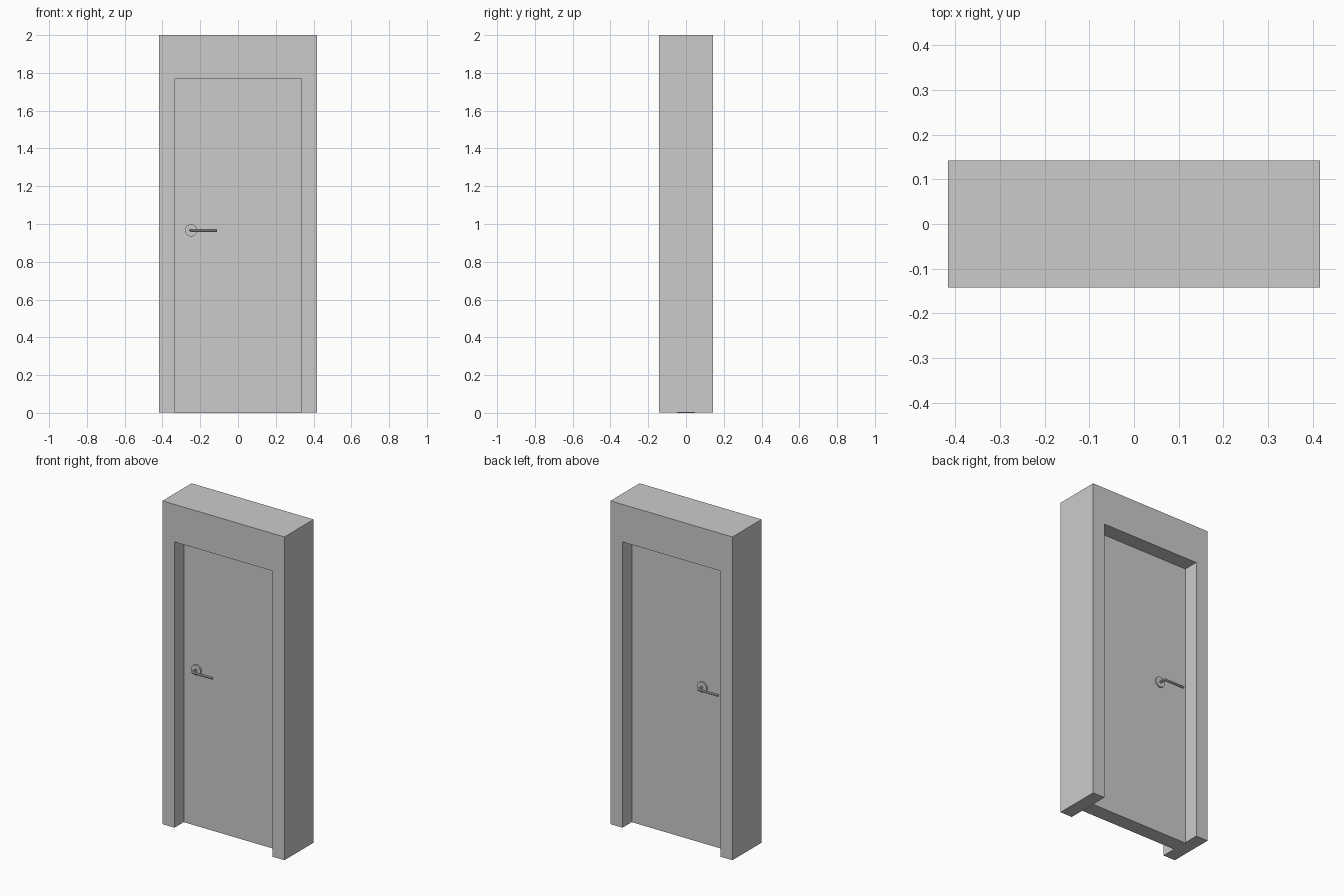
import bpy, bmesh
from math import pi
from mathutils import Matrix

if "Cube" in bpy.data.objects:
    bpy.data.objects.remove(bpy.data.objects["Cube"])


def add_object(name, bm):
    bmesh.ops.recalc_face_normals(bm, faces=bm.faces)
    mesh = bpy.data.meshes.new(name)
    bm.to_mesh(mesh)
    bm.free()
    ob = bpy.data.objects.new(name, mesh)
    bpy.context.collection.objects.link(ob)
    return ob


def extruded(name, profile, depth):
    """Extrude an x-z outline symmetrically along y."""
    bm = bmesh.new()
    face = bm.faces.new([bm.verts.new((x, -depth / 2, z)) for x, z in profile])
    ext = bmesh.ops.extrude_face_region(bm, geom=[face])
    verts = [v for v in ext["geom"] if isinstance(v, bmesh.types.BMVert)]
    bmesh.ops.translate(bm, verts=verts, vec=(0, depth, 0))
    return add_object(name, bm)


def smooth(ob):
    bpy.ops.object.select_all(action='DESELECT')
    ob.select_set(True)
    bpy.context.view_layer.objects.active = ob
    bpy.ops.object.shade_smooth_by_angle()


W, OW, TOP, OPEN = 0.417, 0.335, 2.0, 1.768   # half widths and heights
FOOT = 0.003                                  # frame sits just above door bottom
HX, HZ, DOOR_Y = 0.051, 0.966, 0.047          # handle placement

# Deep U-shaped frame
extruded("door_frame", [(-W, FOOT), (-W, TOP), (W, TOP), (W, FOOT),
                        (OW, FOOT), (OW, OPEN), (-OW, OPEN), (-OW, FOOT)], 0.284)

# Door leaf, centred in the frame depth
extruded("door_leaf", [(-OW, 0), (-OW, OPEN), (OW, OPEN), (OW, 0)], 2 * DOOR_Y)

# Handles: the back one is the front one turned half a circle
for side, angle in (("front", 0), ("back", pi)):
    place = Matrix.Translation((-0.198, 0, HZ)) @ Matrix.Rotation(angle, 4, 'Z')

    # Round rosette against the door
    bm = bmesh.new()
    bmesh.ops.create_cone(bm, cap_ends=True, segments=32, radius1=0.032,
                          radius2=0.032, depth=0.012,
                          matrix=Matrix.Translation((-HX, -DOOR_Y - 0.003, 0))
                          @ Matrix.Rotation(pi / 2, 4, 'X'))
    rosette = add_object(side + "_rosette", bm)
    rosette.matrix_world = place
    smooth(rosette)

    # Neck and lever swept along a bent path
    curve = bpy.data.curves.new(side + "_lever", 'CURVE')
    curve.dimensions = '3D'
    curve.bevel_depth = 0.0078
    curve.bevel_resolution = 3
    curve.use_fill_caps = True
    path = [(-HX, -0.045), (-HX, -0.084), (-HX + 0.002, -0.089),
            (-HX + 0.007, -0.091), (0.087, -0.091)]
    spline = curve.splines.new('POLY')
    spline.points.add(len(path) - 1)
    for p, (x, y) in zip(spline.points, path):
        p.co = (x, y, 0, 1)
    lever = bpy.data.objects.new(side + "_lever", curve)
    bpy.context.collection.objects.link(lever)
    lever.matrix_world = place
    bpy.ops.object.select_all(action='DESELECT')
    lever.select_set(True)
    bpy.context.view_layer.objects.active = lever
    bpy.ops.object.convert(target='MESH')
    smooth(bpy.context.view_layer.objects.active)
